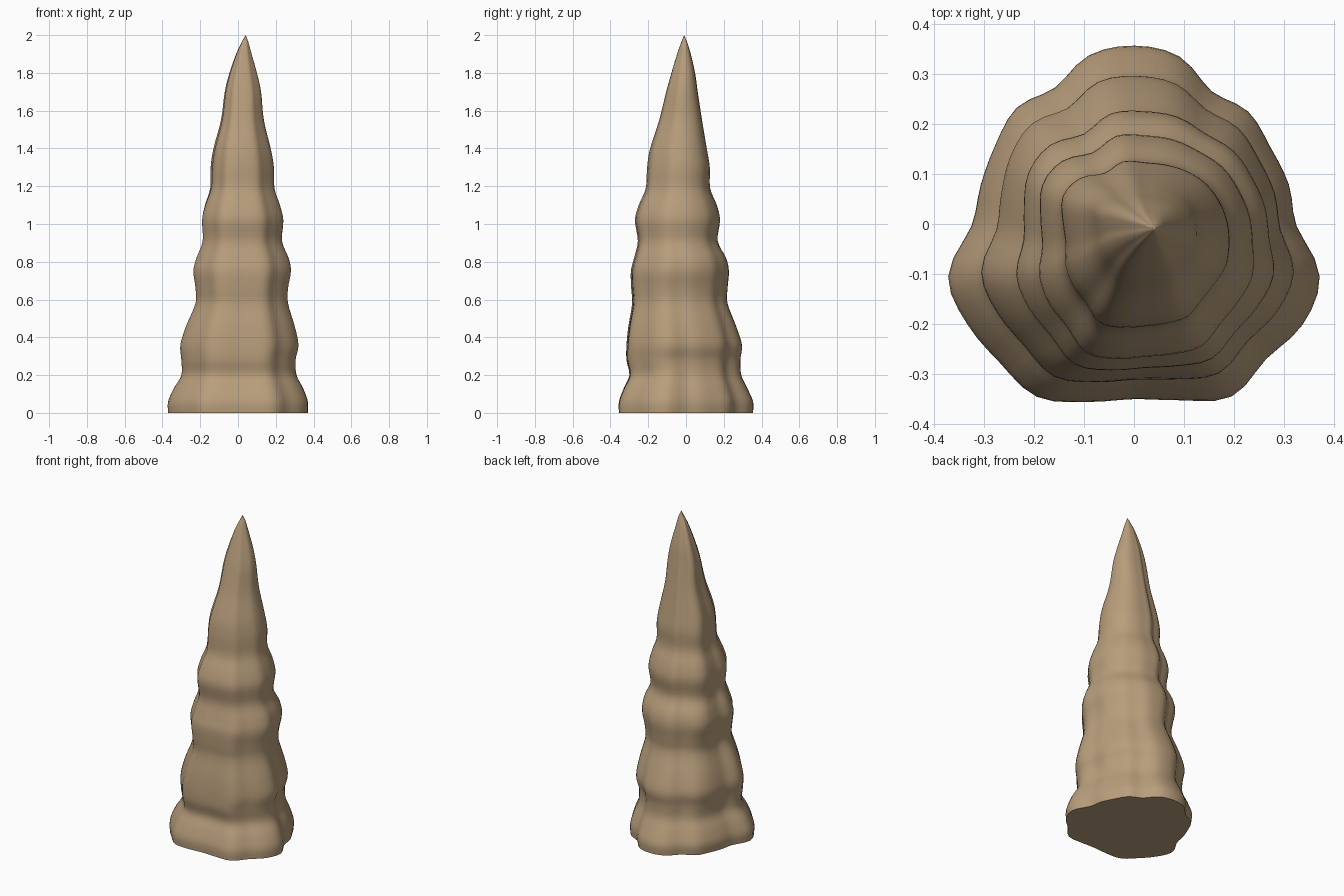
import bpy
import bmesh
import math

cube = bpy.data.objects.get("Cube")
if cube:
    bpy.data.objects.remove(cube, do_unlink=True)

# Height levels: z, then left, right, front and back extents
LEVELS = [
    (0, -.37, .37, -.355, .355), (.06, -.37, .37, -.355, .355),
    (.13, -.34, .345, -.33, .325), (.2, -.3, .31, -.3, .293),
    (.28, -.3, .305, -.315, .288), (.36, -.305, .32, -.315, .296),
    (.46, -.275, .3, -.305, .265), (.58, -.225, .265, -.285, .22),
    (.66, -.225, .265, -.29, .22), (.75, -.236, .28, -.292, .227),
    (.82, -.22, .268, -.275, .212), (.91, -.187, .233, -.255, .168),
    (1.02, -.19, .24, -.27, .18), (1.1, -.175, .222, -.25, .163),
    (1.19, -.147, .193, -.213, .128), (1.3, -.145, .19, -.206, .126),
    (1.4, -.13, .173, -.19, .11), (1.55, -.09, .137, -.142, .085),
    (1.7, -.07, .122, -.105, .062), (1.8, -.045, .1, -.077, .048),
    (1.9, -.01, .072, -.047, .025), (1.96, .018, .056, -.026, .007),
    (2, .04, .04, -.01, -.01),
]

# Outline radii, evenly spaced counter-clockwise from +x
LOWER = [.323, .318, .312, .32, .307, .348, .358, .35, .316, .33, .318, .316,
         .325, .386, .387, .382, .39, .36, .342, .357, .39, .373, .39, .384]
UPPER = [.167, .169, .17, .17, .167, .163, .162, .17, .163, .185, .19, .17,
         .158, .163, .165, .165, .18, .172, .163, .163, .166, .157, .157, .165]
STEPS = 4      # smooth rows added between height levels
SIDES = 72


def spline(a, b, c, d, t):
    """Smooth curve from b to c, guided by a and d."""
    return b + .5 * t * (c - a + t * (2*a - 5*b + 4*c - d + t * (3*(b - c) + d - a)))


def radius(outline, turn):
    n = len(outline)
    i = int(turn * n)
    return spline(*(outline[(i + k) % n] for k in (-1, 0, 1, 2)), turn * n - i)


def fit(values, low, high):
    """Stretch values to span exactly low to high."""
    a, b = min(values), max(values)
    return [low + (v - a) / (b - a) * (high - low) for v in values]


def ring_points(z, left, right, front, back):
    # The lobed foot gradually becomes the rounder upper section
    blend = min(1, z / 1.3)
    xs, ys = [], []
    for s in range(SIDES):
        turn = s / SIDES
        low = radius(LOWER, turn) / max(LOWER)
        high = radius(UPPER, turn) / max(UPPER)
        r = low + (high - low) * blend
        xs.append(r * math.cos(turn * math.tau))
        ys.append(r * math.sin(turn * math.tau))
    return [(x, y, z) for x, y in zip(fit(xs, left, right), fit(ys, front, back))]


# Smoothly resampled height levels
rows = []
last = len(LEVELS) - 1
for i in range(last):
    near = [LEVELS[min(max(i + k, 0), last)] for k in (-1, 0, 1, 2)]
    for s in range(STEPS):
        rows.append([spline(*column, s / STEPS) for column in zip(*near)])

# Stone body: lofted rings, a pointed tip and a flat underside
bm = bmesh.new()
rings = [[bm.verts.new(p) for p in ring_points(*row)] for row in rows]
for lower, upper in zip(rings, rings[1:]):
    for s in range(SIDES):
        n = (s + 1) % SIDES
        bm.faces.new((lower[s], lower[n], upper[n], upper[s]))
z, x, _, y, _ = LEVELS[-1]
tip = bm.verts.new((x, y, z))
for s in range(SIDES):
    bm.faces.new((rings[-1][s], rings[-1][(s + 1) % SIDES], tip))
for face in bm.faces:
    face.smooth = True
underside = bm.faces.new(rings[0][::-1])
for edge in underside.edges:
    edge.smooth = False

mesh = bpy.data.meshes.new("stalagmite")
bm.to_mesh(mesh)
bm.free()
stalagmite = bpy.data.objects.new("stalagmite", mesh)
bpy.context.collection.objects.link(stalagmite)

# Tan stone colour
stone = bpy.data.materials.new("tan_stone")
stone.use_nodes = True
colour = (.48, .34, .2, 1)
stone.diffuse_color = colour
stone.node_tree.nodes["Principled BSDF"].inputs["Base Color"].default_value = colour
mesh.materials.append(stone)
